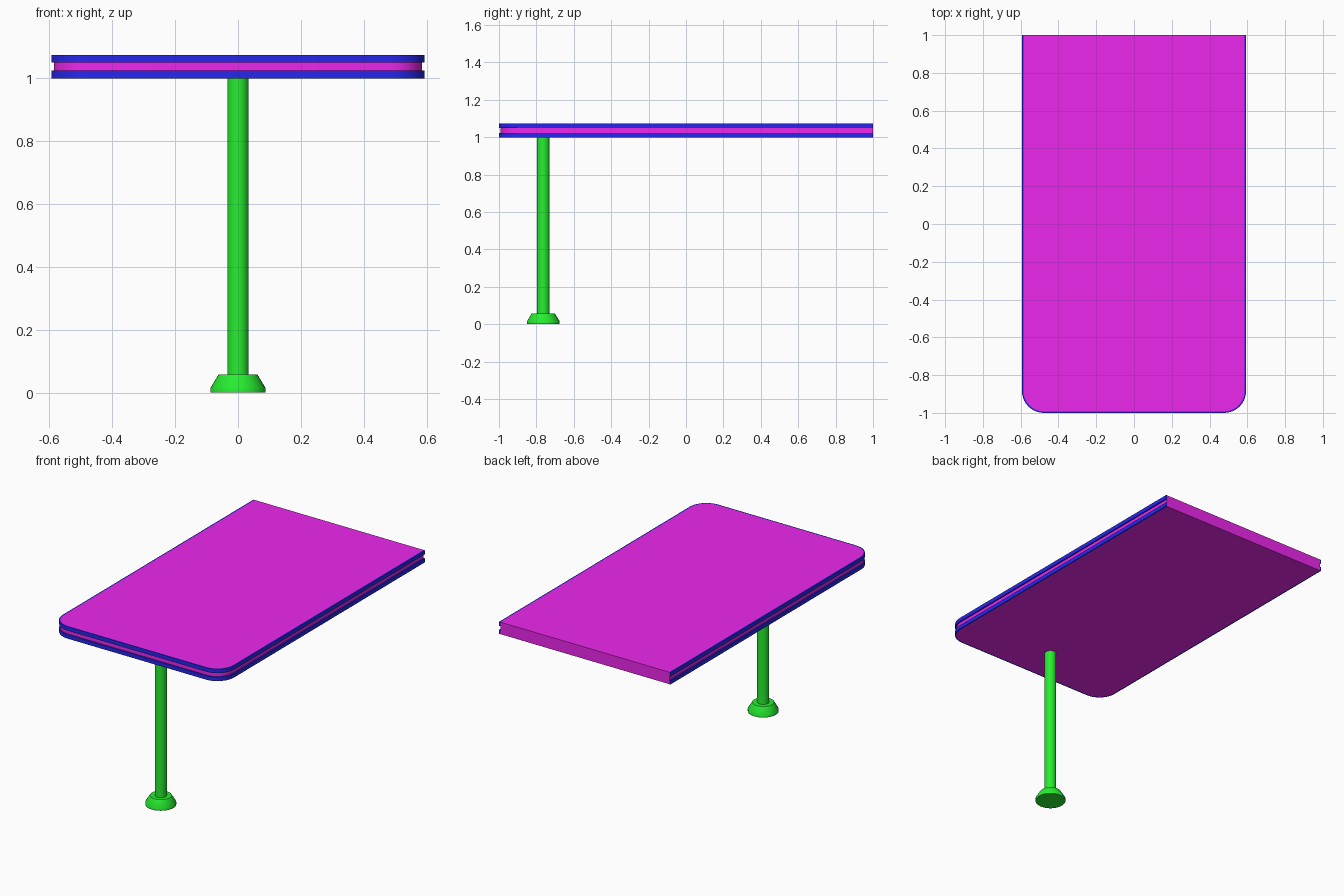
import bpy, bmesh, math

if "Cube" in bpy.data.objects:
    bpy.data.objects.remove(bpy.data.objects["Cube"])

W, L = 0.585, 0.992          # core half width, front edge distance
Z0, Z1 = 0.998, 1.073        # underside and upper side of the top
R = 0.107                    # corner radius of the core
LIP = 0.008                  # how far the edge trim stands out


def material(name, rgb):
    m = bpy.data.materials.new(name)
    m.diffuse_color = (*rgb, 1)
    m.use_nodes = True
    m.node_tree.nodes["Principled BSDF"].inputs["Base Color"].default_value = m.diffuse_color
    return m


magenta = material("magenta", (0.85, 0.02, 0.85))
blue = material("blue", (0.02, 0.02, 0.85))
green = material("green", (0.02, 0.85, 0.03))


def finish(name, bm, mat):
    bmesh.ops.recalc_face_normals(bm, faces=bm.faces)
    me = bpy.data.meshes.new(name)
    bm.to_mesh(me)
    bm.free()
    ob = bpy.data.objects.new(name, me)
    bpy.context.collection.objects.link(ob)
    me.materials.append(mat)
    bpy.ops.object.select_all(action='DESELECT')
    ob.select_set(True)
    bpy.context.view_layer.objects.active = ob
    bpy.ops.object.shade_smooth_by_angle(angle=math.radians(32))
    return ob


def outline(grow, steps=10):
    """U-shaped edge: back left, round the two front corners, back right."""
    pts = [(-W - grow, 1.0)]
    for sx, start in ((-1, 180), (1, 270)):
        for i in range(steps + 1):
            a = math.radians(start + 90 * i / steps)
            pts.append((sx * (W - R) + (R + grow) * math.cos(a),
                        -L + R + (R + grow) * math.sin(a)))
    return pts + [(W + grow, 1.0)]


# tabletop core
bm = bmesh.new()
face = bm.faces.new([bm.verts.new((x, y, Z0)) for x, y in outline(0)])
ext = bmesh.ops.extrude_face_region(bm, geom=[face], use_keep_orig=True)
bmesh.ops.translate(bm, vec=(0, 0, Z1 - Z0),
                    verts=[v for v in ext["geom"] if isinstance(v, bmesh.types.BMVert)])
finish("tabletop", bm, magenta)


# two trim bands wrapped round the sides and front
def band(name, lo, hi):
    bm = bmesh.new()
    rings = [[bm.verts.new((x, y, z)) for x, y in outline(g)]
             for g, z in ((0, lo), (LIP, lo), (LIP, hi), (0, hi))]
    for a, b in zip(rings, rings[1:]):
        for i in range(len(a) - 1):
            bm.faces.new((a[i], a[i + 1], b[i + 1], b[i]))
    for end in (0, -1):
        bm.faces.new([r[end] for r in rings])
    finish(name, bm, blue)


band("lower_edge_trim", Z0, Z0 + 0.025)
band("upper_edge_trim", Z1 - 0.025, Z1)


# leg and foot turned from profiles
def turned(name, profile, sides=32):
    bm = bmesh.new()
    vs = [bm.verts.new((r, 0, z)) for r, z in profile]
    es = [bm.edges.new(p) for p in zip(vs, vs[1:])]
    bmesh.ops.spin(bm, geom=vs + es, axis=(0, 0, 1), cent=(0, 0, 0),
                   angle=math.tau, steps=sides)
    bmesh.ops.remove_doubles(bm, verts=bm.verts, dist=1e-5)
    finish(name, bm, green).location.y = -0.763


turned("leg", [(0.034, 0.05), (0.034, Z0)])
turned("foot", [(0, 0), (0.088, 0), (0.088, 0.014), (0.062, 0.057), (0, 0.057)])
